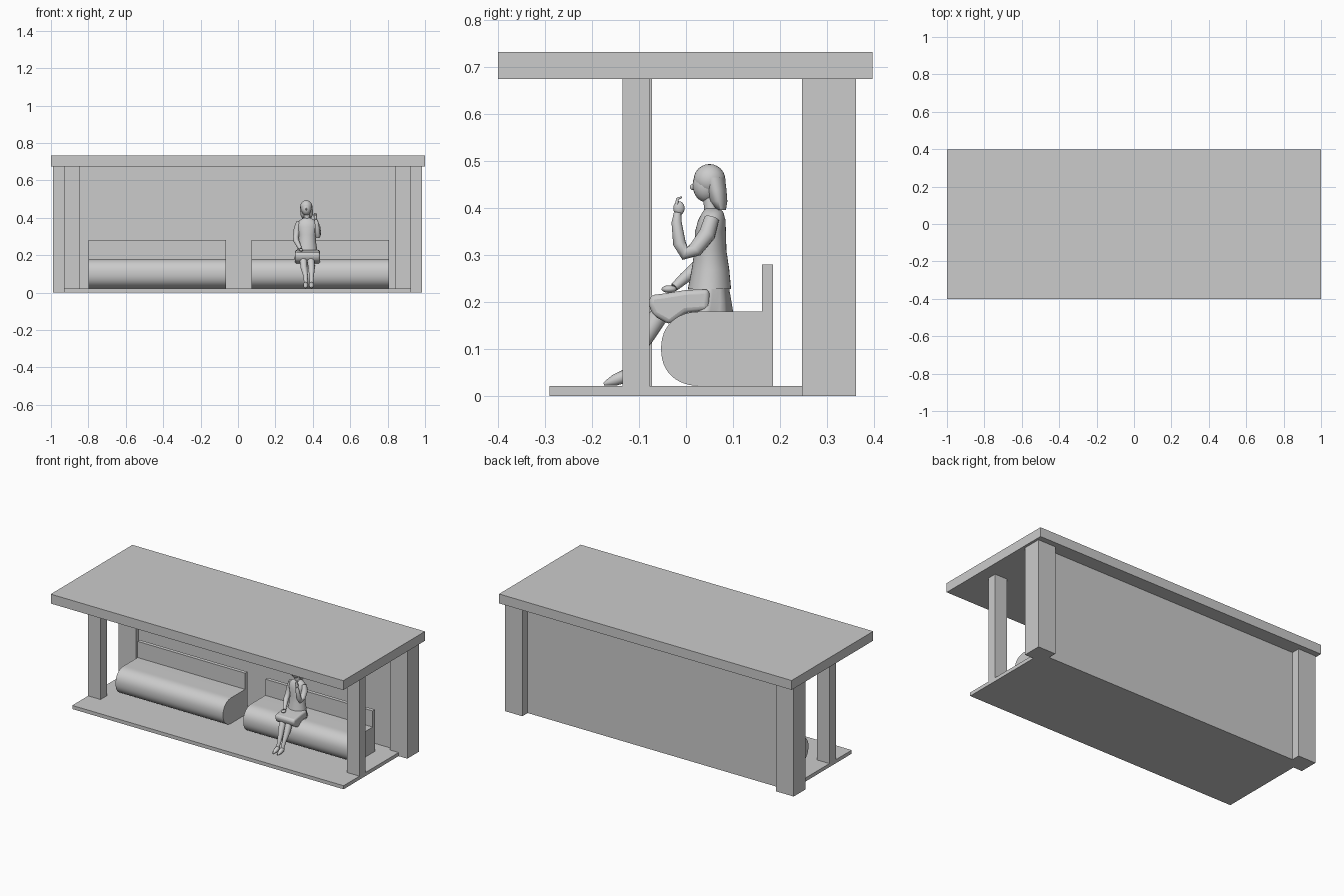
import bpy, bmesh, math
from mathutils import Vector

cube = bpy.data.objects.get("Cube")
if cube:
    bpy.data.objects.remove(cube, do_unlink=True)

grey = bpy.data.materials.new("light_grey")
grey.use_nodes = True
grey.diffuse_color = (0.6, 0.6, 0.6, 1)
grey.node_tree.nodes["Principled BSDF"].inputs["Base Color"].default_value = (0.6, 0.6, 0.6, 1)


def finish(name, bm, smooth=None):
    bmesh.ops.recalc_face_normals(bm, faces=bm.faces)
    mesh = bpy.data.meshes.new(name)
    bm.to_mesh(mesh)
    bm.free()
    mesh.materials.append(grey)
    ob = bpy.data.objects.new(name, mesh)
    bpy.context.collection.objects.link(ob)
    if smooth:
        bpy.ops.object.select_all(action='DESELECT')
        ob.select_set(True)
        bpy.context.view_layer.objects.active = ob
        bpy.ops.object.shade_smooth_by_angle(angle=math.radians(smooth))
    return ob


def box(name, x0, x1, y0, y1, z0, z1):
    bm = bmesh.new()
    bmesh.ops.create_cube(bm, size=1)
    for v in bm.verts:
        v.co = ((x0 + x1) / 2 + v.co.x * (x1 - x0),
                (y0 + y1) / 2 + v.co.y * (y1 - y0),
                (z0 + z1) / 2 + v.co.z * (z1 - z0))
    return finish(name, bm)


def extrude_x(name, profile, x0, x1, smooth):
    bm = bmesh.new()
    face = bm.faces.new([bm.verts.new((x0, y, z)) for y, z in profile])
    out = bmesh.ops.extrude_face_region(bm, geom=[face])
    bmesh.ops.translate(bm, vec=(x1 - x0, 0, 0),
                        verts=[g for g in out["geom"] if isinstance(g, bmesh.types.BMVert)])
    return finish(name, bm, smooth)


def skin(bm, rings):
    for a, b in zip(rings, rings[1:]):
        for i in range(len(a)):
            j = (i + 1) % len(a)
            bm.faces.new((a[i], a[j], b[j], b[i]))
    bm.faces.new(rings[0])
    bm.faces.new(rings[-1])


def stack(name, levels, pleat=0.0, n=32):
    """Upright body: levels of (x, y, z, x radius, y radius)."""
    bm = bmesh.new()
    rings = []
    for k, (x, y, z, rx, ry) in enumerate(levels):
        ring = []
        for i in range(n):
            t = math.tau * i / n
            r = 1 + pleat * math.cos(8 * t) * (1 - k / len(levels))
            ring.append(bm.verts.new((x + rx * r * math.cos(t), y + ry * r * math.sin(t), z)))
        rings.append(ring)
    skin(bm, rings)
    return finish(name, bm, 60)


def limb(name, points, n=12):
    """Round tapered tube through (x, y, z, radius)."""
    bm = bmesh.new()
    pts = [Vector(p[:3]) for p in points]
    rings = []
    for k, p in enumerate(pts):
        d = (pts[min(k + 1, len(pts) - 1)] - pts[max(k - 1, 0)]).normalized()
        u = d.cross(Vector((1, 0.2, 0.1))).normalized()
        w = d.cross(u)
        rings.append([bm.verts.new(p + points[k][3] * (u * math.cos(math.tau * i / n)
                      + w * math.sin(math.tau * i / n))) for i in range(n)])
    skin(bm, rings)
    return finish(name, bm, 60)


def ball(name, c, r):
    bm = bmesh.new()
    bmesh.ops.create_uvsphere(bm, u_segments=20, v_segments=12, radius=1)
    for v in bm.verts:
        v.co = [c[i] + v.co[i] * r[i] for i in range(3)]
    return finish(name, bm, 60)


# Shelter
box("roof", -1, 1, -0.4, 0.397, 0.675, 0.733)
box("floor", -0.93, 0.925, -0.29, 0.29, 0, 0.022)
box("back_wall", -0.93, 0.925, 0.27, 0.31, 0, 0.675)
box("right_back_post", -0.99, -0.87, 0.247, 0.362, 0, 0.675)
box("left_back_post", 0.865, 0.985, 0.247, 0.362, 0, 0.675)
box("right_front_post", -0.93, -0.845, -0.135, -0.072, 0.022, 0.675)
box("left_front_post", 0.84, 0.925, -0.135, -0.078, 0.022, 0.675)

# Benches with a rounded nose and a thin upright back
nose = []
for i in range(25):
    t = math.pi * (0.5 + i / 24)
    c, s = math.cos(t), math.sin(t)
    nose.append((0.03 - 0.083 * abs(c) ** 0.9,
                 0.101 + math.copysign(0.079 * abs(s) ** 0.9, s)))
bench = [(0.185, 0.022), (0.185, 0.28), (0.162, 0.28), (0.162, 0.18)] + nose
extrude_x("right_bench", bench, -0.80, -0.065, 30)
extrude_x("left_bench", bench, 0.073, 0.807, 30)

# Seated girl: clothes
stack("jacket", [(0.37, 0.05, 0.228, 0.054, 0.046), (0.37, 0.052, 0.27, 0.047, 0.04),
                 (0.37, 0.052, 0.31, 0.045, 0.034), (0.37, 0.052, 0.35, 0.053, 0.033),
                 (0.37, 0.055, 0.375, 0.052, 0.029), (0.37, 0.057, 0.39, 0.036, 0.023),
                 (0.37, 0.057, 0.4, 0.016, 0.016)])
stack("skirt_seat", [(0.37, 0.04, 0.178, 0.066, 0.057), (0.37, 0.045, 0.2, 0.062, 0.05),
                     (0.37, 0.05, 0.235, 0.05, 0.04)], 0.06)
skirt = [(0.05, 0.182), (0.05, 0.228), (0.0, 0.226), (-0.05, 0.218), (-0.076, 0.215),
         (-0.08, 0.195), (-0.07, 0.172), (-0.035, 0.152), (0.0, 0.178)]
lap = extrude_x("skirt_lap", skirt, 0.305, 0.438, 45)
bevel = lap.modifiers.new("soft_hem", 'BEVEL')
bevel.width, bevel.segments = 0.014, 3

# Head, hair and neck
limb("neck", [(0.37, 0.056, 0.385, 0.016), (0.367, 0.05, 0.43, 0.015)])
ball("face", (0.365, 0.043, 0.449), (0.027, 0.029, 0.036))
ball("nose", (0.365, 0.014, 0.445), (0.004, 0.006, 0.006))
ball("hair_crown", (0.365, 0.05, 0.46), (0.032, 0.034, 0.034))
stack("hair_back", [(0.367, 0.074, 0.396, 0.024, 0.011), (0.367, 0.069, 0.415, 0.033, 0.019),
                    (0.366, 0.064, 0.44, 0.034, 0.022), (0.365, 0.058, 0.465, 0.032, 0.025)])

# Arms: one resting on the lap, one raised towards the face
limb("right_arm", [(0.327, 0.055, 0.378, 0.016), (0.316, 0.055, 0.34, 0.018),
                   (0.309, 0.045, 0.295, 0.016), (0.312, 0.025, 0.275, 0.015),
                   (0.325, -0.005, 0.25, 0.012), (0.335, -0.025, 0.232, 0.009)])
ball("right_hand", (0.338, -0.036, 0.228), (0.011, 0.016, 0.008))
limb("left_arm", [(0.413, 0.055, 0.378, 0.016), (0.424, 0.045, 0.345, 0.018),
                  (0.428, 0.02, 0.312, 0.016), (0.426, -0.002, 0.304, 0.015),
                  (0.425, -0.014, 0.325, 0.014), (0.421, -0.02, 0.37, 0.011),
                  (0.417, -0.018, 0.39, 0.008)])
ball("left_hand", (0.414, -0.015, 0.4), (0.009, 0.012, 0.015))
for k in range(3):
    limb("left_finger", [(0.408 + k * 0.005, -0.02, 0.408, 0.004),
                         (0.408 + k * 0.005, -0.018, 0.42, 0.003),
                         (0.408 + k * 0.005, -0.009, 0.424, 0.002)], 8)

# Lower legs and feet
for side, knee, ankle in (("right", 0.35, 0.362), ("left", 0.39, 0.393)):
    limb(side + "_leg", [(knee, -0.045, 0.19, 0.02), (knee, -0.062, 0.165, 0.02),
                         (knee + 0.003, -0.083, 0.13, 0.018), (ankle, -0.11, 0.085, 0.012),
                         (ankle, -0.125, 0.055, 0.01), (ankle, -0.128, 0.038, 0.012)])
    limb(side + "_foot", [(ankle, -0.118, 0.042, 0.009), (ankle, -0.132, 0.042, 0.014),
                          (ankle, -0.152, 0.034, 0.012), (ankle, -0.169, 0.028, 0.006),
                          (ankle, -0.175, 0.026, 0.003)])
